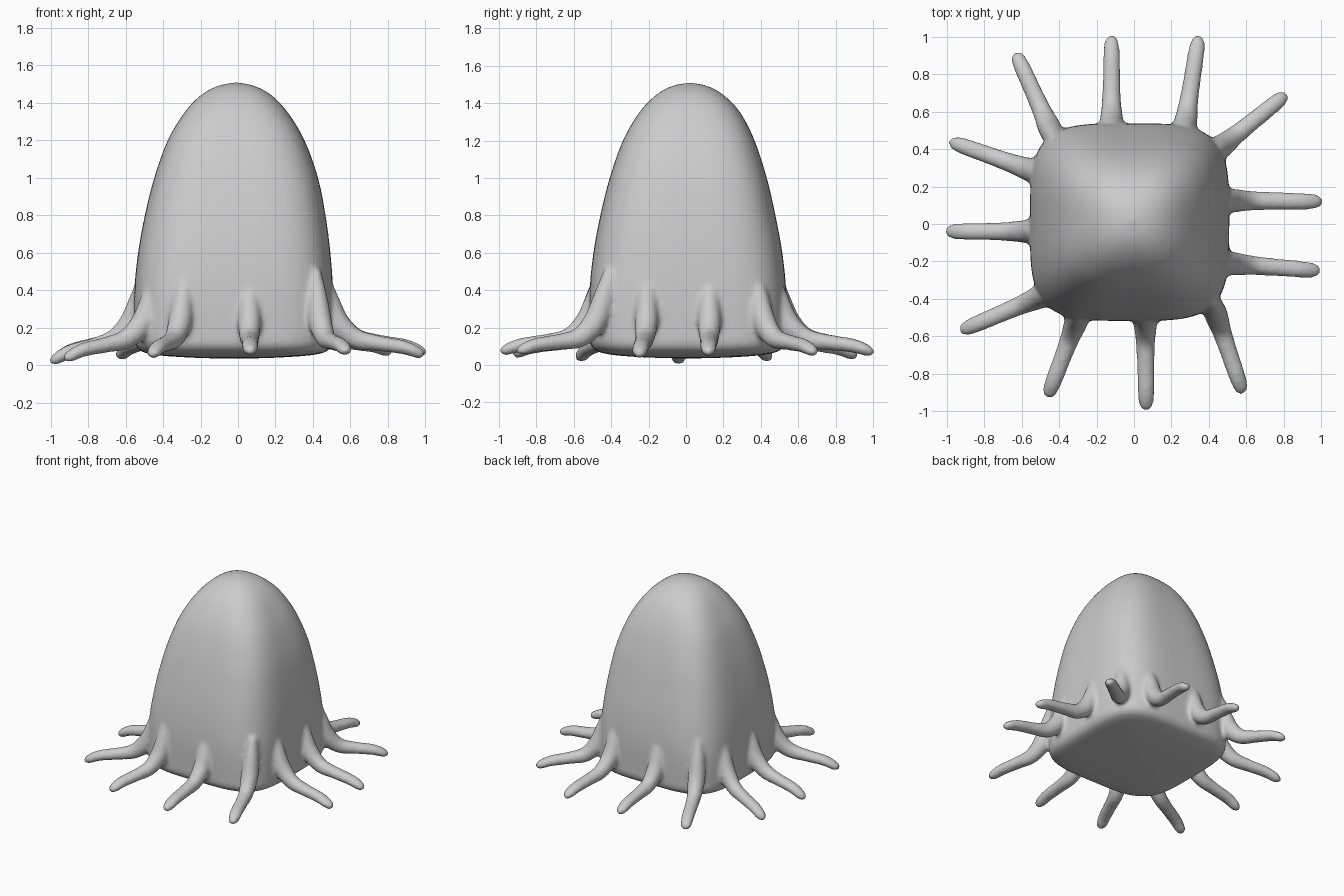
import bpy, bmesh
from math import cos, sin, pi, copysign
from mathutils import Vector

if "Cube" in bpy.data.objects:
    bpy.data.objects.remove(bpy.data.objects["Cube"])


def spline(pts, steps):
    """Catmull-Rom interpolation of tuples of any length."""
    p = [pts[0]] + list(pts) + [pts[-1]]
    out = []
    for i in range(1, len(p) - 2):
        for s in range(steps):
            t = s / steps
            out.append([0.5 * (2 * b + (c - a) * t + (2 * a - 5 * b + 4 * c - d) * t * t
                               + (3 * b - a - 3 * c + d) * t ** 3)
                        for a, b, c, d in zip(*p[i - 1:i + 3])])
    return out + [list(pts[-1])]


def loft(bm, rings):
    """Skin a list of point rings and close both ends."""
    vs = [[bm.verts.new(c) for c in r] for r in rings]
    n = len(vs[0])
    fs = [bm.faces.new((a[i], a[(i + 1) % n], b[(i + 1) % n], b[i]))
          for a, b in zip(vs, vs[1:]) for i in range(n)]
    for ring in (vs[0], vs[-1]):
        c = bm.verts.new(sum((v.co for v in ring), Vector()) / n)
        fs += [bm.faces.new((ring[i], ring[(i + 1) % n], c)) for i in range(n)]
    bmesh.ops.recalc_face_normals(bm, faces=fs)


def sgn_pow(v, e):
    return copysign(abs(v) ** e, v)


bm = bmesh.new()

# Squarish dome: z, half width x, half width y, centre x, centre y, squareness
profile = [(0.035, 0.02, 0.02, -0.02, 0.01, 3.5), (0.042, 0.25, 0.25, -0.02, 0.01, 3.6),
           (0.06, 0.45, 0.44, -0.02, 0.01, 3.8), (0.10, 0.52, 0.515, -0.022, 0.01, 4.0),
           (0.20, 0.53, 0.525, -0.023, 0.01, 4.0), (0.40, 0.53, 0.525, -0.023, 0.01, 3.8),
           (0.60, 0.513, 0.505, -0.02, 0.01, 3.6), (0.80, 0.482, 0.468, -0.015, 0.01, 3.5),
           (1.00, 0.437, 0.42, -0.01, 0.012, 3.4), (1.20, 0.365, 0.352, -0.01, 0.015, 3.2),
           (1.35, 0.275, 0.27, -0.01, 0.02, 2.9), (1.44, 0.19, 0.185, -0.01, 0.02, 2.6),
           (1.49, 0.10, 0.10, -0.01, 0.02, 2.3), (1.509, 0.01, 0.01, -0.01, 0.02, 2.0)]
N = 96
loft(bm, [[(cx + rx * sgn_pow(cos(2 * pi * i / N), 2 / n),
            cy + ry * sgn_pow(sin(2 * pi * i / N), 2 / n), z) for i in range(N)]
          for z, rx, ry, cx, cy, n in spline(profile, 4)])

# Tentacles: root x, root y, tip x, tip y, tip height
tentacles = [(-0.44, 0.49, -0.63, 0.91, 0.04), (-0.12, 0.52, -0.12, 1.0, 0.06),
             (0.27, 0.51, 0.345, 1.0, 0.06), (0.45, 0.40, 0.81, 0.69, 0.06),
             (0.50, 0.125, 1.0, 0.12, 0.06), (0.50, -0.21, 0.99, -0.25, 0.05),
             (0.43, -0.46, 0.58, -0.90, 0.065), (0.06, -0.50, 0.065, -0.99, 0.065),
             (-0.30, -0.50, -0.46, -0.92, 0.05), (-0.48, -0.38, -0.925, -0.57, 0.03),
             (-0.54, -0.04, -1.0, -0.04, 0.015), (-0.53, 0.28, -0.98, 0.44, 0.03)]
# Fraction along, height, tip influence, half width, half thickness
path = [(-0.16, 0.50, 0, 0.035, 0.05), (-0.05, 0.36, 0, 0.055, 0.06),
        (0.06, 0.23, 0, 0.063, 0.065), (0.25, 0.145, 0.1, 0.053, 0.055),
        (0.50, 0.12, 0.4, 0.048, 0.043), (0.78, 0.10, 0.7, 0.046, 0.038),
        (0.95, 0.07, 1, 0.038, 0.030), (1.01, 0.055, 1, 0.012, 0.012)]
M = 16
for x0, y0, x1, y1, zt in tentacles:
    root, tip = Vector((x0, y0, 0)), Vector((x1, y1, 0))
    side = Vector((y0 - y1, x1 - x0, 0)).normalized()
    samples = spline(path, 4)
    centres = [root.lerp(tip, f) + Vector((0, 0, z + k * (zt - 0.055)))
               for f, z, k, w, h in samples]
    rings = []
    for j, (f, z, k, w, h) in enumerate(samples):
        tangent = (centres[min(j + 1, len(centres) - 1)] - centres[max(j - 1, 0)]).normalized()
        up = side.cross(tangent)
        rings.append([centres[j] + side * w * cos(2 * pi * i / M) + up * h * sin(2 * pi * i / M)
                      for i in range(M)])
    loft(bm, rings)

me = bpy.data.meshes.new("tentacled_body")
bm.to_mesh(me)
bm.free()
body = bpy.data.objects.new("tentacled_body", me)
bpy.context.collection.objects.link(body)
bpy.context.view_layer.objects.active = body
body.select_set(True)

# Fuse everything into one skin and soften the joins
fuse = body.modifiers.new("fuse", 'REMESH')
fuse.mode = 'VOXEL'
fuse.voxel_size = 0.013
fuse.use_smooth_shade = True
soft = body.modifiers.new("soften", 'SMOOTH')
soft.factor = 0.5
soft.iterations = 10
bpy.ops.object.shade_smooth()
